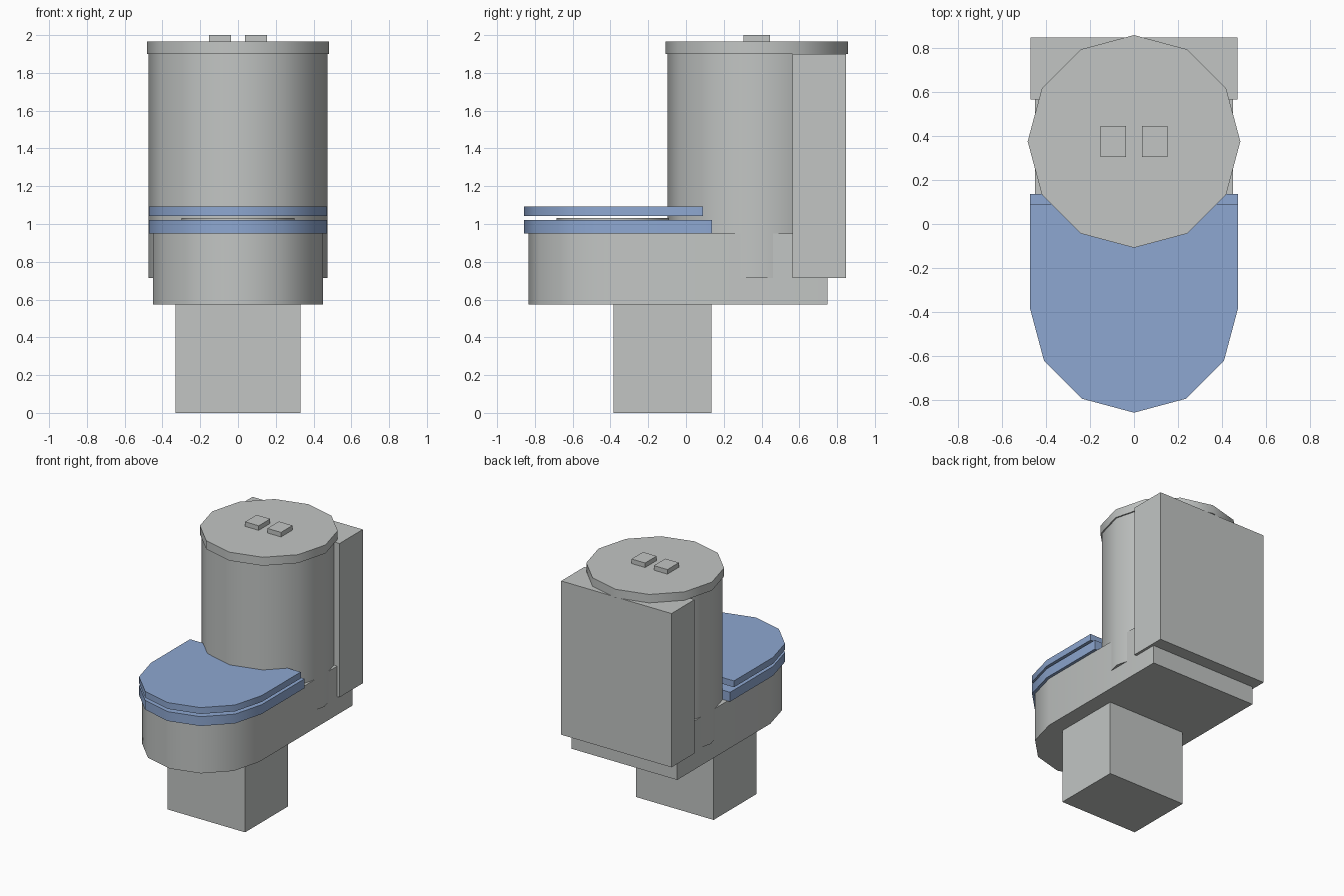
import bpy, bmesh, math

if "Cube" in bpy.data.objects:
    bpy.data.objects.remove(bpy.data.objects["Cube"])


def material(name, rgb):
    m = bpy.data.materials.new(name)
    m.diffuse_color = (*rgb, 1)
    m.use_nodes = True
    m.node_tree.nodes["Principled BSDF"].inputs["Base Color"].default_value = m.diffuse_color
    return m


grey = material("pale grey", (0.54, 0.56, 0.55))
blue = material("soft blue", (0.27, 0.39, 0.64))


def arc(radius, cy, start=0, count=12):
    """Points of a twelve-sided circle, counted anticlockwise."""
    return [(radius * math.cos(math.radians(start + 30 * i)),
             cy + radius * math.sin(math.radians(start + 30 * i)))
            for i in range(count)]


def d_shape(radius, cy, back):
    """Straight sides with a rounded front."""
    return arc(radius, cy, 180, 7) + [(radius, back), (-radius, back)]


def rect(x0, x1, y0, y1):
    return [(x0, y0), (x1, y0), (x1, y1), (x0, y1)]


def prism(name, outline, z0, z1, mat):
    """Extrude an outline from z0 up to z1."""
    bm = bmesh.new()
    face = bm.faces.new([bm.verts.new((x, y, z0)) for x, y in outline])
    top = bmesh.ops.extrude_face_region(bm, geom=[face])["geom"]
    bmesh.ops.translate(bm, vec=(0, 0, z1 - z0),
                        verts=[v for v in top if isinstance(v, bmesh.types.BMVert)])
    bmesh.ops.recalc_face_normals(bm, faces=bm.faces)
    mesh = bpy.data.meshes.new(name)
    bm.to_mesh(mesh)
    bm.free()
    mesh.materials.append(mat)
    ob = bpy.data.objects.new(name, mesh)
    bpy.context.collection.objects.link(ob)
    bpy.ops.object.select_all(action="DESELECT")
    ob.select_set(True)
    bpy.context.view_layer.objects.active = ob
    bpy.ops.object.shade_smooth_by_angle(angle=math.radians(35))
    return ob


FRONT, TANK = -0.385, 0.375  # y centres of the bowl front and the tank

# Base and bowl
prism("pedestal", rect(-0.33, 0.33, FRONT, 0.135), 0, 0.575, grey)
prism("bowl", d_shape(0.45, FRONT, 0.75), 0.575, 0.95, grey)

# Seat, inner disc and lid
prism("seat", d_shape(0.472, FRONT, 0.137), 0.95, 1.022, blue)
prism("inner_disc", arc(0.30, FRONT), 0.96, 1.033, grey)
prism("seat_lid", d_shape(0.472, FRONT, 0.09), 1.043, 1.092, blue)

# Round tank with its square back, cover and two flush buttons
prism("tank", arc(0.473, TANK), 0.715, 1.90, grey)
prism("tank_back", rect(-0.47, 0.47, 0.565, 0.848), 0.715, 1.90, grey)
prism("tank_cover", arc(0.483, TANK), 1.90, 1.965, grey)
for side, x in (("left", -0.095), ("right", 0.095)):
    prism(f"flush_button_{side}", rect(x - 0.058, x + 0.058, 0.305, 0.445),
          1.965, 2.0, grey)
